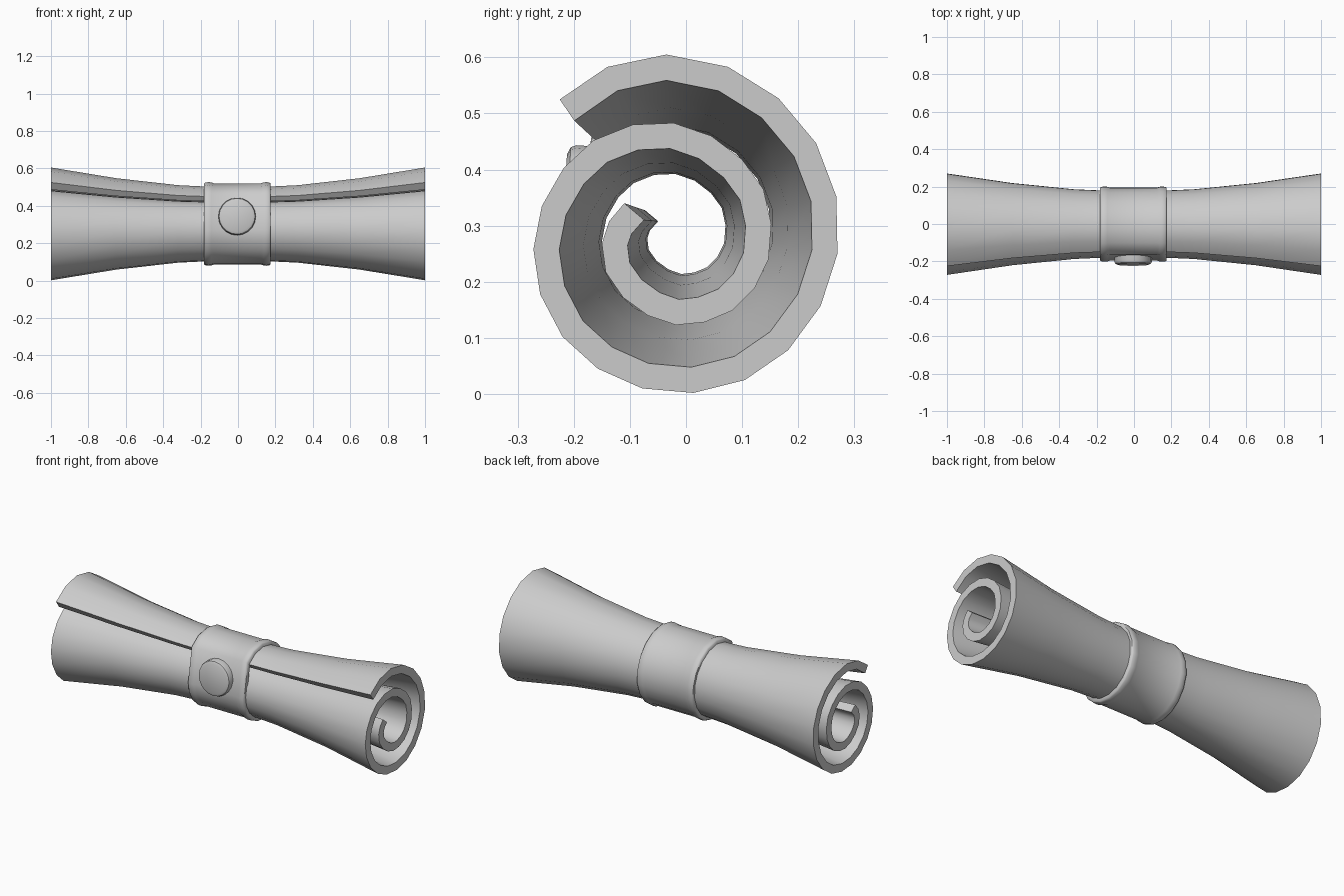
import bpy, bmesh, math
from mathutils import Vector, Matrix

if "Cube" in bpy.data.objects:
    bpy.data.objects.remove(bpy.data.objects["Cube"])

CZ = 0.303       # height of the scroll axis
THICK = 0.046    # sheet thickness at the flared ends

# Outer line of the spiral sheet at the ends (y, z), outside to inside
SPIRAL = [Vector(p) for p in [
    (-.225, .525), (-.14, .583), (-.035, .605), (.075, .583), (.165, .527),
    (.232, .447), (.268, .352), (.27, .25), (.24, .157), (.182, .078),
    (.105, .025), (.013, .002), (-.078, .01), (-.157, .045), (-.22, .102),
    (-.26, .178), (-.272, .258), (-.257, .335), (-.218, .403), (-.165, .452),
    (-.095, .48), (-.022, .483), (.045, .46), (.1, .418), (.138, .365),
    (.152, .303), (.147, .24), (.122, .188), (.083, .149), (.033, .128),
    (-.018, .123), (-.068, .14), (-.112, .172), (-.143, .217), (-.15, .268),
    (-.137, .308), (-.11, .34)]]


def inward(points, dist):
    out = []
    for i, p in enumerate(points):
        t = (points[min(i + 1, len(points) - 1)] - points[max(i - 1, 0)]).normalized()
        out.append(p + Vector((t.y, -t.x)) * dist)
    return out


def finish(bm, name, angle=35):
    bmesh.ops.recalc_face_normals(bm, faces=bm.faces)
    mesh = bpy.data.meshes.new(name)
    bm.to_mesh(mesh)
    bm.free()
    obj = bpy.data.objects.new(name, mesh)
    bpy.context.collection.objects.link(obj)
    bpy.ops.object.select_all(action='DESELECT')
    obj.select_set(True)
    bpy.context.view_layer.objects.active = obj
    bpy.ops.object.shade_smooth_by_angle(angle=math.radians(angle))
    return obj


def loft(section, stations):
    """Sweep a closed (y, z) section along x, scaled about the scroll axis."""
    bm = bmesh.new()
    rings = [[bm.verts.new((x, p.x * s, CZ + (p.y - CZ) * s)) for p in section]
             for x, s in stations]
    n = len(section)
    for a, b in zip(rings, rings[1:]):
        for i in range(n):
            j = (i + 1) % n
            bm.faces.new((a[i], a[j], b[j], b[i]))
    return bm, rings


# Rolled paper sheet, narrow at the waist
half = [(.17, .663), (.32, .687), (.65, .81), (1, 1)]
stations = [(-x, s) for x, s in reversed(half)] + half
section = SPIRAL + inward(SPIRAL, THICK)[::-1]
bm, rings = loft(section, stations)
n = len(section)
for ring in (rings[0], rings[-1]):
    for i in range(n // 2 - 1):
        bm.faces.new((ring[i], ring[i + 1], ring[n - 2 - i], ring[n - 1 - i]))
finish(bm, "scroll_sheet")

# Band around the waist with a rounded rim on each side
rim = [(.178, .63), (.178, .718), (.17, .735), (.155, .742), (.14, .737), (.126, .72)]
profile = [(-x, s) for x, s in rim] + [(x, s) for x, s in reversed(rim)]
bm, rings = loft(SPIRAL[:18], [(x - .003, s) for x, s in profile])
finish(bm, "band", 60)

# Round seal on the front of the band
bm = bmesh.new()
SEG = 20
rings = []
for r, d in [(.1, 0), (.1, .052), (.096, .062), (.083, .068)]:
    rings.append([bm.verts.new((r * math.cos(2 * math.pi * i / SEG), -d,
                                r * math.sin(2 * math.pi * i / SEG))) for i in range(SEG)])
for a, b in zip(rings, rings[1:]):
    for i in range(SEG):
        j = (i + 1) % SEG
        bm.faces.new((a[i], a[j], b[j], b[i]))
bm.faces.new(rings[0])
bm.faces.new(rings[-1])
bm.transform(Matrix.Translation((-.005, -.15, .34)) @ Matrix.Rotation(math.radians(-4), 4, 'X'))
finish(bm, "seal")
